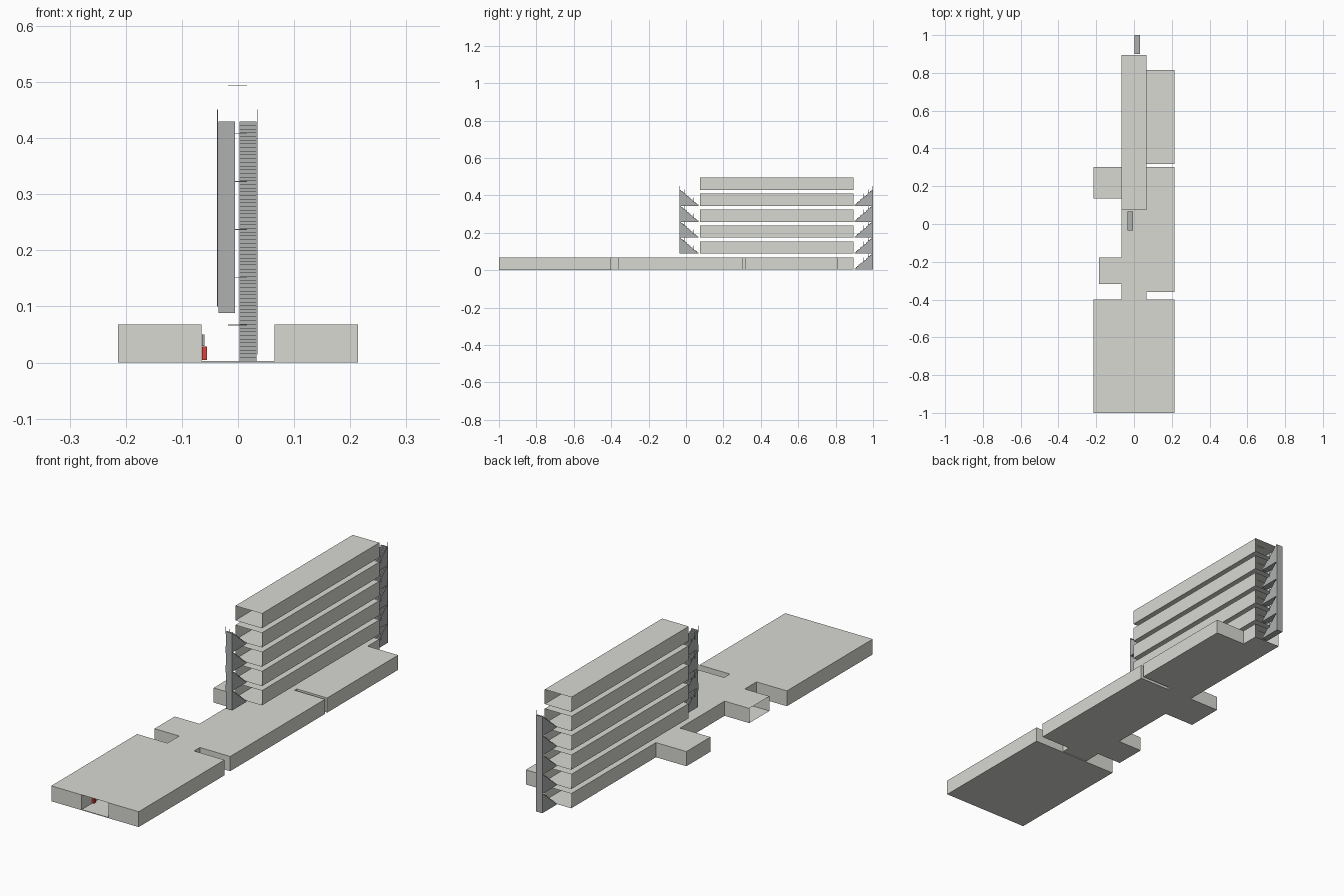
import bpy, bmesh

if "Cube" in bpy.data.objects:
    bpy.data.objects.remove(bpy.data.objects["Cube"])


def material(name, rgb):
    m = bpy.data.materials.new(name)
    m.diffuse_color = (*rgb, 1)
    m.use_nodes = True
    m.node_tree.nodes["Principled BSDF"].inputs["Base Color"].default_value = m.diffuse_color
    return m


CONCRETE = material("concrete", (0.69, 0.69, 0.65))
STEEL = material("dark_steel", (0.42, 0.44, 0.43))
RED = material("red_paint", (0.7, 0.05, 0.04))

# corner indices (x, y, z bits) of each outward-facing side
SIDES = {'-x': (0, 1, 3, 2), '+x': (4, 6, 7, 5), '-y': (0, 4, 5, 1),
         '+y': (2, 3, 7, 6), '-z': (0, 2, 6, 4), '+z': (1, 5, 7, 3)}


def finish(name, bm, mat):
    mesh = bpy.data.meshes.new(name)
    bm.to_mesh(mesh)
    bm.free()
    mesh.materials.append(mat)
    ob = bpy.data.objects.new(name, mesh)
    bpy.context.collection.objects.link(ob)
    return ob


def add_box(bm, xs, ys, zs, skip=(), flip=()):
    vs = [bm.verts.new((x, y, z)) for x in xs for y in ys for z in zs]
    for side, idx in SIDES.items():
        if side not in skip:
            f = bm.faces.new([vs[i] for i in idx])
            if side in flip:
                f.normal_flip()


def shell(name, xs, ys, zs, skip=(), flip=(), mat=CONCRETE):
    bm = bmesh.new()
    add_box(bm, xs, ys, zs, skip, flip)
    return finish(name, bm, mat)


W = 0.065                      # half width of the corridor and tower
R = 0.214                      # outer wall of the wide rooms
Z0, Z1 = 0.003, 0.068          # ground storey floor and roof
FLOOR = 0.0853                 # storey height
TY0, TY1 = 0.074, 0.895        # tower ends

# ground storey: open-ended corridor and side rooms of thin sheets
shell("ground_corridor", (-W, W), (-1, TY1), (Z0, Z1), ('-y', '+y'), ('-z',))
rooms = [
    ("front_right_small_room", W, R, -1, -0.86),
    ("front_right_hall", W, R, -0.86, -0.40),
    ("front_left_small_room", -R, -W, -1, -0.86),
    ("front_left_hall", -R, -W, -0.86, -0.40),
    ("middle_right_room", W, R, -0.36, -0.20),
    ("middle_right_hall", W, R, -0.20, 0.303),
    ("back_right_hall", W, R, 0.318, 0.814),
    ("middle_left_porch", -0.186, -W, -0.318, -0.177),
    ("back_left_room", -R, -W, 0.135, 0.303),
]
for name, x0, x1, y0, y1 in rooms:
    # the corridor wall closes the inner side; the porch is open outward
    skip = ['-x' if x0 > 0 else '+x']
    if "porch" in name:
        skip.append('-x')
    left_small = name in ("middle_left_porch", "back_left_room")
    shell(name, (x0, x1), (y0, y1), (Z0, Z1), skip, () if left_small else ('-z',))

# thin slab edge under the front halls
shell("front_base_slab", (-R, R), (-1, -0.40), (0, Z0), ('+z',), ('-z',))

# five stacked open-ended tubes of the tower
for i in range(1, 6):
    z = Z0 + i * FLOOR
    shell(f"tower_storey_{i}", (-W, W), (TY0, TY1), (z, z + 0.065), ('-y', '+y'), ('-z',))

# ceiling light panels, flush with the roofs
bm = bmesh.new()
for i in range(6):
    top = Z1 + i * FLOOR
    y = TY0 + 0.05 if i else -0.95
    while y < TY1 - 0.03:
        add_box(bm, (-0.018, 0.016), (y, y + 0.008), (top - 0.002, top - 0.0005))
        y += 0.12
for name, x0, x1, y0, y1 in rooms:
    n = max(1, round((y1 - y0) / 0.12))
    for k in range(n):
        y = y0 + (k + 0.5) * (y1 - y0) / n
        for t in (0.3, 0.7):
            x = x0 + t * (x1 - x0)
            add_box(bm, (x - 0.004, x + 0.004), (y - 0.012, y + 0.012), (Z1 - 0.002, Z1 - 0.0005))
finish("ceiling_lights", bm, CONCRETE)


def stair(name, x0, x1, y_in, y_out, z, steps=13):
    """Solid flight climbing from the tower outward."""
    dy, dz = (y_out - y_in) / steps, FLOOR / steps
    profile = [(y_in, z)]
    for s in range(steps):
        profile += [(y_in + s * dy, z + (s + 1) * dz), (y_in + (s + 1) * dy, z + (s + 1) * dz)]
    profile.append((y_out, z))
    bm = bmesh.new()
    face = bm.faces.new([bm.verts.new((x0, y, h)) for y, h in profile])
    ext = bmesh.ops.extrude_face_region(bm, geom=[face])
    bmesh.ops.translate(bm, vec=(x1 - x0, 0, 0),
                        verts=[v for v in ext['geom'] if isinstance(v, bmesh.types.BMVert)])
    bmesh.ops.recalc_face_normals(bm, faces=bm.faces)
    finish(name, bm, STEEL)


def posts(name, x, y_in, y_out, z):
    bm = bmesh.new()
    for t in (0.25, 0.5, 0.75, 0.99):
        y, h = y_in + t * (y_out - y_in), z + t * FLOOR
        add_box(bm, (x - 0.0006, x + 0.0006), (y - 0.0006, y + 0.0006), (h - 0.01, h + 0.022))
    finish(name, bm, STEEL)


# outside stairs: four flights in front, five at the back
for i in range(5):
    z = Z0 + i * FLOOR
    if i:
        stair(f"front_stair_{i}", -0.035, -0.005, 0.066, -0.034, z)
        posts(f"front_stair_posts_{i}", -0.0365, 0.066, -0.034, z)
    stair(f"back_stair_{i}", 0.003, 0.033, 0.90, 1.0, z)
    posts(f"back_stair_posts_{i}", 0.0345, 0.90, 1.0, z)

# fire point on the corridor wall near the entrance
shell("fire_cabinet", (-0.0645, -0.055), (-0.93, -0.915), (0.005, 0.029), mat=RED)
shell("wall_panel", (-0.0645, -0.060), (-0.93, -0.915), (0.030, 0.05), mat=STEEL)
